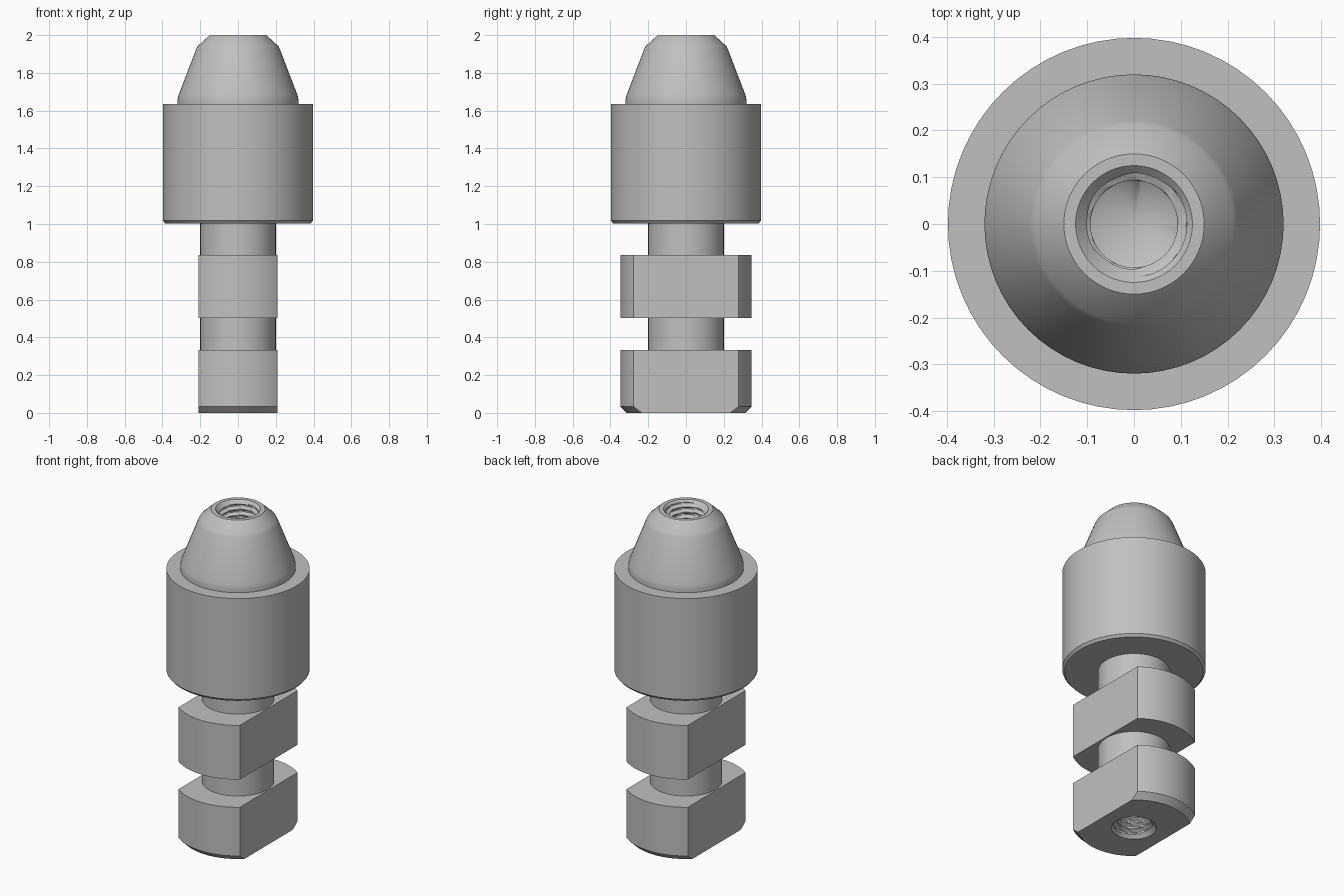
import bpy, bmesh
from math import sin, cos, pi, radians

SEG = 64
cube = bpy.data.objects.get("Cube")
if cube:
    bpy.data.objects.remove(cube)

steel = bpy.data.materials.new("grey steel")
steel.use_nodes = True
GREY = (0.53, 0.53, 0.53, 1)
steel.diffuse_color = GREY
steel.node_tree.nodes["Principled BSDF"].inputs["Base Color"].default_value = GREY


def skin(name, rings, flat=None):
    """Join rings of points; flat trims the part to |x| <= flat."""
    bm = bmesh.new()
    rows = [[bm.verts.new(p) for p in ring] for ring in rings]
    for low, high in zip(rows, rows[1:]):
        for i in range(SEG):
            k = (i + 1) % SEG
            bm.faces.new((low[i], low[k], high[k], high[i]))
    bmesh.ops.remove_doubles(bm, verts=bm.verts, dist=1e-5)
    if flat:
        for side in (1, -1):
            cut = bmesh.ops.bisect_plane(
                bm, geom=bm.verts[:] + bm.edges[:] + bm.faces[:], dist=1e-6,
                plane_co=(side * flat, 0, 0), plane_no=(side, 0, 0), clear_outer=True)
            edges = [e for e in cut["geom_cut"] if isinstance(e, bmesh.types.BMEdge)]
            for f in bmesh.ops.edgenet_fill(bm, edges=edges)["faces"]:
                f.normal_update()
                if f.normal.x * side < 0:
                    f.normal_flip()
    mesh = bpy.data.meshes.new(name)
    bm.to_mesh(mesh)
    bm.free()
    mesh.materials.append(steel)
    obj = bpy.data.objects.new(name, mesh)
    bpy.context.collection.objects.link(obj)
    bpy.ops.object.select_all(action="DESELECT")
    obj.select_set(True)
    bpy.context.view_layer.objects.active = obj
    bpy.ops.object.shade_smooth_by_angle(angle=radians(30))
    return obj


def turn(r, z):
    angles = [2 * pi * i / SEG for i in range(SEG)]
    return [(r * cos(a), r * sin(a), z) for a in angles]


def lathe(name, profile, flat=None):
    return skin(name, [turn(r, z) for r, z in profile], flat)


def threaded_hole(name, mouth, direction):
    """Countersunk helical thread ending in a drill point."""
    pitch, depth, step = 0.036, 0.4, 0.004
    rings = []
    for n in range(int(depth / step) + 1):
        d = n * step
        ring = []
        for i in range(SEG):
            phase = (d / pitch + direction * i / SEG) % 1
            groove = min(1, max(0, 1.6 - abs(phase - 0.5) * 4))
            r = max(0.093 + 0.02 * groove, 0.125 - d)
            a = 2 * pi * i / SEG
            ring.append((r * cos(a), r * sin(a), mouth + direction * d))
        rings.append(ring)
    rings.append(turn(0.093, mouth + direction * (depth + step)))
    rings.append(turn(0, mouth + direction * (depth + 0.06)))
    skin(name, rings if direction < 0 else rings[::-1])


# Tapered nose with softened shoulders
lathe("nose", [(0.32, 1.635), (0.32, 1.66), (0.316, 1.68), (0.222, 1.925),
               (0.212, 1.943), (0.15, 2.0), (0.125, 2.0)])

# Wide collar with a chamfered lower rim
lathe("collar", [(0.2, 1.003), (0.385, 1.003), (0.398, 1.018),
                 (0.398, 1.635), (0.32, 1.635)])

# Round necks between the blocks
lathe("upper_neck", [(0.2, 0.835), (0.2, 1.003)])
lathe("lower_neck", [(0.2, 0.333), (0.2, 0.503)])

# Discs with two flat sides
lathe("upper_block", [(0.2, 0.503), (0.348, 0.503), (0.348, 0.835), (0.2, 0.835)], 0.208)
lathe("lower_block", [(0.125, 0), (0.313, 0), (0.348, 0.035),
                      (0.348, 0.333), (0.2, 0.333)], 0.208)

# Threaded holes in both ends
threaded_hole("top_thread", 2.0, -1)
threaded_hole("bottom_thread", 0.0, 1)
